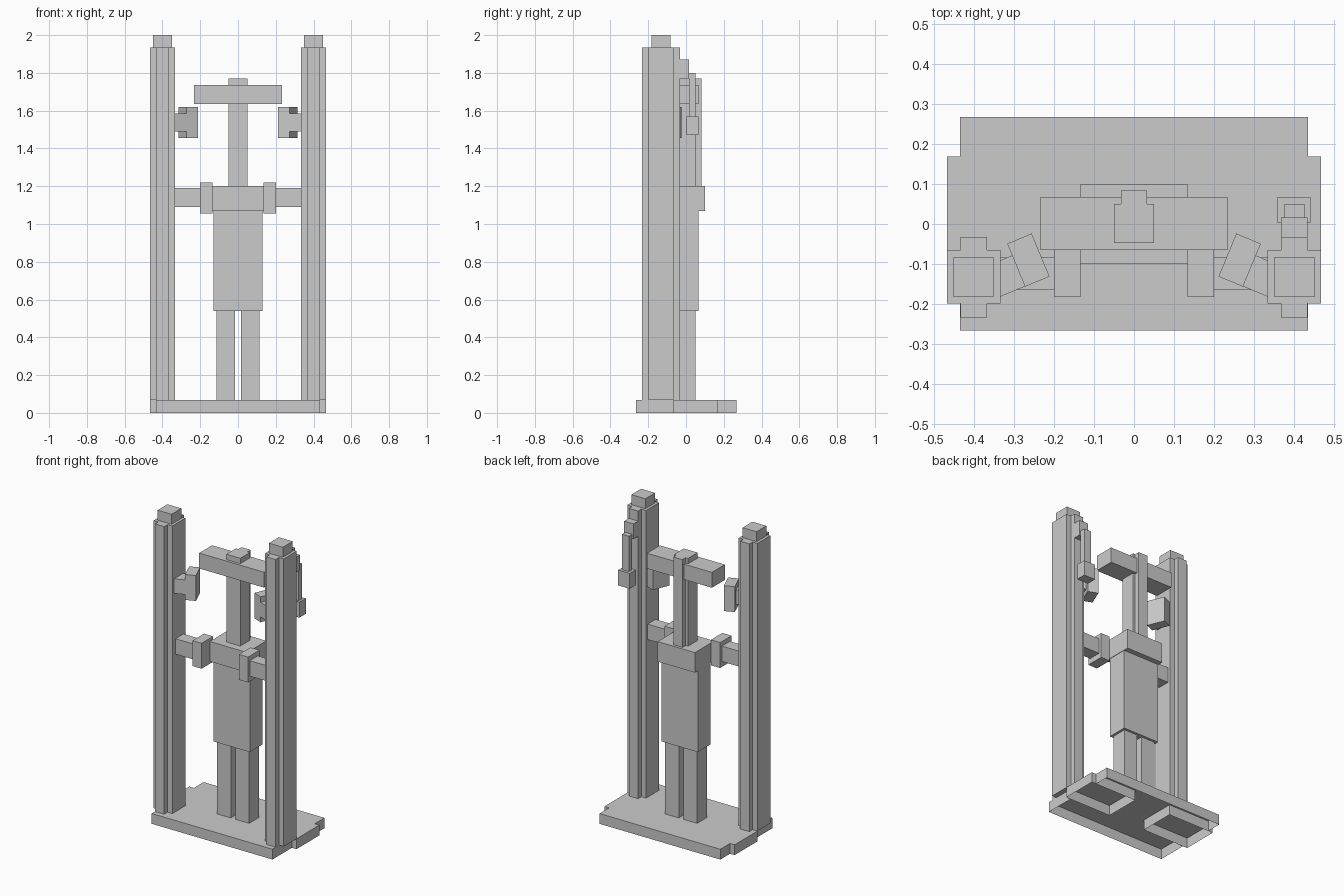
import bpy, bmesh, math
from mathutils import Matrix

if "Cube" in bpy.data.objects:
    bpy.data.objects.remove(bpy.data.objects["Cube"])


def box(name, x, y, z, frame=None):
    """Axis-aligned box from (min, max) ranges, optionally moved by a matrix."""
    bm = bmesh.new()
    bmesh.ops.create_cube(bm, size=1)
    for v in bm.verts:
        v.co = [(r[0] + r[1]) / 2 + c * (r[1] - r[0]) for r, c in zip((x, y, z), v.co)]
    if frame:
        bm.transform(frame)
    return finish(name, bm)


def finish(name, bm):
    mesh = bpy.data.meshes.new(name)
    bm.to_mesh(mesh)
    bm.free()
    ob = bpy.data.objects.new(name, mesh)
    bpy.context.collection.objects.link(ob)
    return ob


def mirrored(ob):
    ob.modifiers.new("Mirror", 'MIRROR').use_mirror_merge = False
    return ob


def open_slab(name, outline, height):
    """Top plate with walls, open at the bottom."""
    bm = bmesh.new()
    top = bm.faces.new([bm.verts.new((x, y, height)) for x, y in outline])
    walls = bmesh.ops.extrude_edge_only(bm, edges=list(top.edges))
    for v in walls["geom"]:
        if isinstance(v, bmesh.types.BMVert):
            v.co.z = 0
    bmesh.ops.recalc_face_normals(bm, faces=bm.faces)
    top.normal_update()
    if top.normal.z < 0:
        bmesh.ops.reverse_faces(bm, faces=bm.faces)
    return finish(name, bm)


# Base: I-shaped slab with a side slab in each recess
H = 0.067
half = [(0.434, -0.266), (0.434, -0.067), (0.133, -0.067),
        (0.133, 0.168), (0.434, 0.168), (0.434, 0.267)]
open_slab("base_center", half + [(-x, y) for x, y in reversed(half)], H)
mirrored(open_slab("base_side", [(0.133, -0.067), (0.467, -0.067), (0.467, 0.168), (0.133, 0.168)], H))

# Side posts: square core, protruding front and back ribs, cap
mirrored(box("post", (0.333, 0.467), (-0.198, -0.065), (H, 1.935)))
mirrored(box("post_front_rib", (0.367, 0.433), (-0.233, -0.198), (H, 1.935)))
mirrored(box("post_back_rib", (0.367, 0.433), (-0.065, -0.032), (H, 1.935)))
mirrored(box("post_cap", (0.35, 0.45), (-0.182, -0.082), (1.935, 2.0)))

# Central body
mirrored(box("leg", (0.017, 0.115), (-0.05, 0.05), (H, 0.54)))
box("torso", (-0.131, 0.131), (-0.066, 0.066), (0.54, 1.07))
box("shoulder_block", (-0.134, 0.134), (-0.098, 0.1), (1.07, 1.2))
box("neck_column", (-0.05, 0.05), (-0.048, 0.05), (1.2, 1.77))
box("neck_back_rib", (-0.033, 0.033), (0.05, 0.083), (1.2, 1.77))
box("crossbar", (-0.233, 0.233), (-0.065, 0.067), (1.635, 1.735))

# Arms reaching in from the posts
mirrored(box("arm", (0.2, 0.333), (-0.165, -0.083), (1.09, 1.19)))
mirrored(box("arm_pad", (0.134, 0.2), (-0.182, -0.064), (1.055, 1.22)))

# Angled upper clamps
tilt = Matrix.Translation((0.2635, -0.09, 0)) @ Matrix.Rotation(math.radians(-22.5), 4, 'Z')
mirrored(box("clamp_pad", (-0.033, 0.033), (-0.058, 0.058), (1.455, 1.62), tilt))
mirrored(box("clamp_stem", (0.033, 0.11), (-0.0575, 0.026), (1.49, 1.585), tilt))

# Hanging weight behind the right post
box("hanger_bracket", (0.367, 0.433), (-0.032, 0.016), (1.77, 1.87))
box("hanger_rod", (0.375, 0.425), (0.016, 0.05), (1.57, 1.80))
box("hanger_weight", (0.358, 0.44), (0.002, 0.067), (1.47, 1.57))
